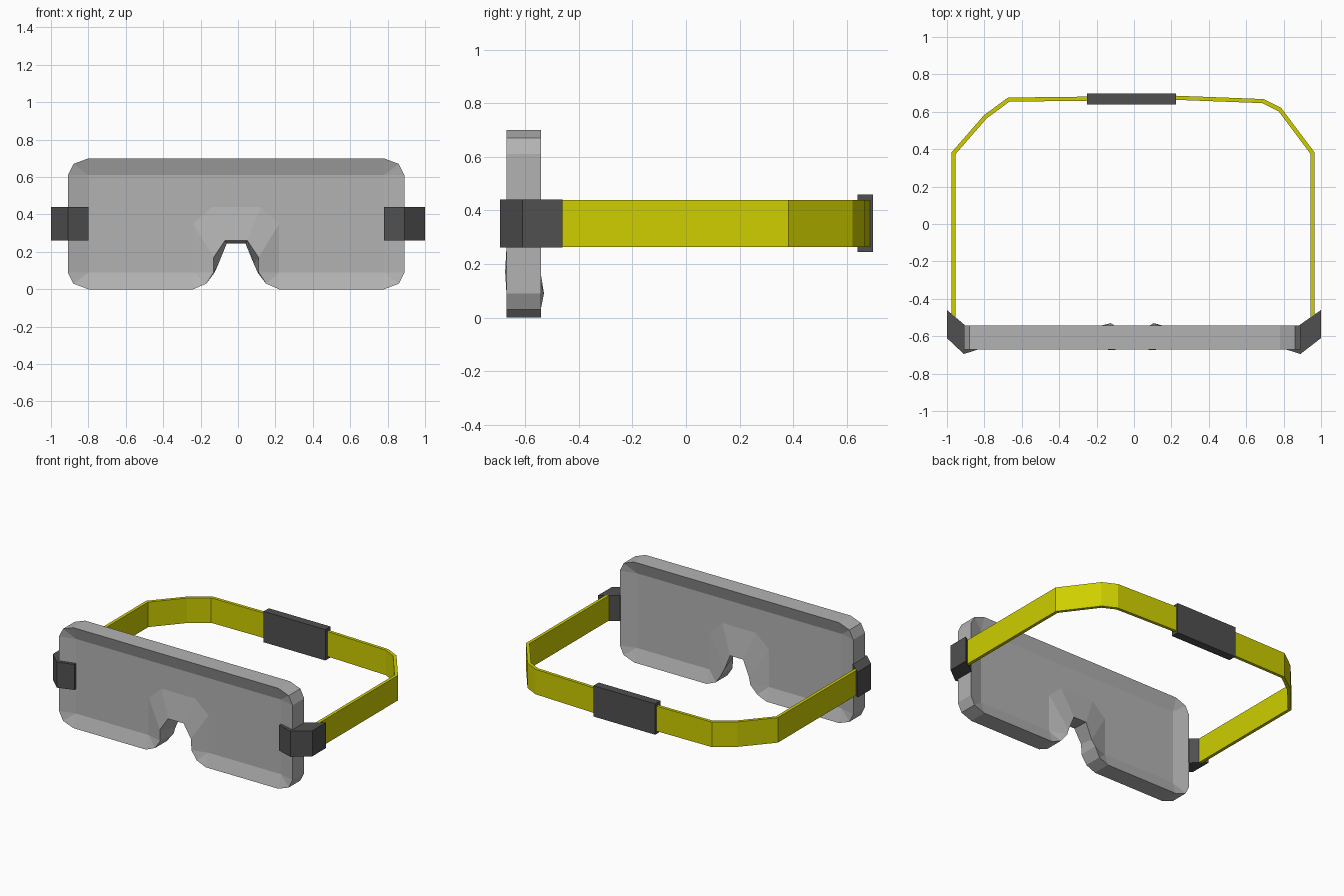
import bpy, bmesh

if "Cube" in bpy.data.objects:
    bpy.data.objects.remove(bpy.data.objects["Cube"])


def material(name, rgb):
    m = bpy.data.materials.new(name)
    m.diffuse_color = (*rgb, 1)
    m.use_nodes = True
    m.node_tree.nodes["Principled BSDF"].inputs["Base Color"].default_value = m.diffuse_color
    return m


YELLOW = material("yellow_webbing", (0.62, 0.62, 0.0))
DARK = material("dark_plastic", (0.08, 0.08, 0.08))
GREY = material("lens_grey", (0.45, 0.45, 0.45))


def make(name, verts, faces, mat=None):
    bm = bmesh.new()
    vs = [bm.verts.new(v) for v in verts]
    for f in faces:
        bm.faces.new([vs[i] for i in f])
    bmesh.ops.remove_doubles(bm, verts=bm.verts[:], dist=1e-5)
    bmesh.ops.recalc_face_normals(bm, faces=bm.faces[:])
    me = bpy.data.meshes.new(name)
    bm.to_mesh(me)
    bm.free()
    ob = bpy.data.objects.new(name, me)
    bpy.context.collection.objects.link(ob)
    if mat:
        me.materials.append(mat)
    return ob


def prism(name, pts, z0, z1, mat):
    n = len(pts)
    verts = [(x, y, z) for z in (z0, z1) for x, y in pts]
    faces = [range(n), range(n, 2 * n)]
    faces += [(i, (i + 1) % n, n + (i + 1) % n, n + i) for i in range(n)]
    return make(name, verts, faces, mat)


def flip(x):
    # The lens is symmetric about x = -0.01, the clips end at x = +-1
    return -x if abs(x) > 0.95 else -x - 0.02


def both_sides(half):
    return half + [(flip(p[0]), *p[1:]) for p in reversed(half)]


# Lens: rim outlines front and back, with a shallow dished panel on each side
rim_front = both_sides([
    (-.80, -.67, .70), (-.88, -.67, .67), (-.91, -.67, .61), (-.91, -.67, .09),
    (-.88, -.67, .03), (-.80, -.67, 0), (-.24, -.67, 0), (-.17, -.67, .03),
    (-.13, -.67, .09), (-.13, -.675, .17), (-.07, -.67, .26)])
rim_back = both_sides([
    (-.80, -.542, .70), (-.88, -.542, .67), (-.91, -.542, .61), (-.91, -.542, .09),
    (-.88, -.542, .03), (-.80, -.542, 0), (-.24, -.542, 0), (-.17, -.542, .03),
    (-.125, -.53, .09), (-.105, -.542, .135), (-.06, -.542, .245)])
panel = both_sides([(-.80, .61)] * 3 + [(-.80, .09)] * 3 + [(-.24, .09)] * 3
                   + [(-.24, .35), (-.14, .44)])
n = len(panel)
loops = [[(x, -.64, z) for x, z in panel], rim_front, rim_back,
         [(x, -.572, z) for x, z in panel]]
verts = [v for loop in loops for v in loop]
faces = []
for k in range(3):
    for i in range(n):
        j = (i + 1) % n
        quad = [k * n + i, k * n + j, (k + 1) * n + j, (k + 1) * n + i]
        # Corners share a panel point, so they become triangles
        if k != 1 and panel[i] == panel[j]:
            quad.remove(k * n + j if k == 0 else (k + 1) * n + j)
        faces.append(quad)
unique = [i for i in range(n) if panel[i] != panel[i - 1]]
faces += [unique, [3 * n + i for i in unique]]
# Join the fan triangles to one shared panel point
first = {p: panel.index(p) for p in panel}


def shared(i):
    k, r = divmod(i, n)
    return k * n + first[panel[r]] if k in (0, 3) else i


faces = [[shared(i) for i in f] for f in faces]
lens = make("lens", verts, faces, GREY)
# Drop the unused duplicate panel points
bm = bmesh.new()
bm.from_mesh(lens.data)
bmesh.ops.delete(bm, geom=[v for v in bm.verts if not v.link_faces], context='VERTS')
bm.to_mesh(lens.data)
bm.free()

# Side clips hooking over the lens edges
clip = [(-1, -.46), (-1, -.61), (-.91, -.695), (-.80, -.66),
        (-.80, -.635), (-.905, -.66), (-.905, -.54)]
prism("clip_left", clip, .262, .44, DARK)
prism("clip_right", [(flip(x), y) for x, y in clip], .262, .44, DARK)

# Head strap: a thin ribbon along a faceted path
path = [(-.965, -.51), (-.965, .378), (-.795, .573), (-.67, .665), (-.25, .67),
        (.22, .675), (.69, .657), (.78, .612), (.955, .378), (.955, -.51)]
m = len(path)
strap = make("head_strap", [(x, y, z) for z in (.264, .438) for x, y in path],
             [(i, i + 1, m + i + 1, m + i) for i in range(m - 1)], YELLOW)
mod = strap.modifiers.new("thickness", 'SOLIDIFY')
mod.thickness = 0.022
mod.offset = 0
mod.use_even_offset = True

# Rear buckle sleeve
prism("rear_buckle", [(-.25, .64), (.225, .64), (.225, .697), (-.25, .697)],
      .245, .46, DARK)
